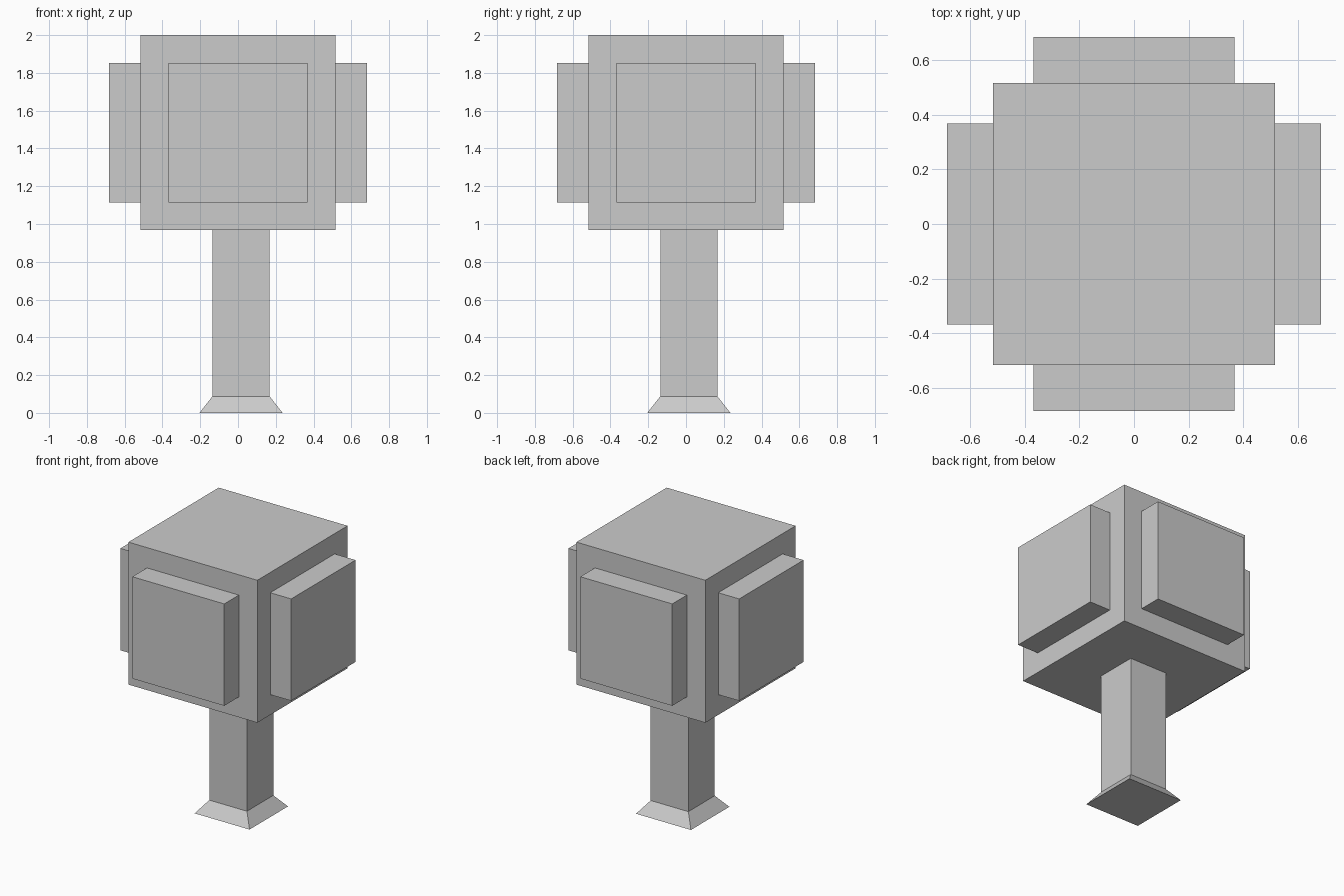
import bpy, bmesh, math
from mathutils import Matrix, Vector

if "Cube" in bpy.data.objects:
    bpy.data.objects.remove(bpy.data.objects["Cube"])

CROWN_Z = 1.484


def add_object(name, bm):
    bmesh.ops.recalc_face_normals(bm, faces=bm.faces)
    mesh = bpy.data.meshes.new(name)
    bm.to_mesh(mesh)
    bm.free()
    obj = bpy.data.objects.new(name, mesh)
    bpy.context.collection.objects.link(obj)
    return obj


def box(name, center, size, turn=0.0):
    bm = bmesh.new()
    matrix = (Matrix.Rotation(turn, 4, 'Z') @ Matrix.Translation(center)
              @ Matrix.Diagonal((*size, 1)))
    bmesh.ops.create_cube(bm, size=1, matrix=matrix)
    return add_object(name, bm)


# Foliage block
box("crown", (0, 0, CROWN_Z), (1.033, 1.033, 1.032))

# Raised foliage panel on each of the four sides
for i, side in enumerate(("front", "right", "back", "left")):
    box(f"{side}_leaf_panel", (0, -0.6, CROWN_Z), (0.737, 0.168, 0.738),
        i * math.pi / 2)

# Square trunk with flared foot, slightly off centre
bm = bmesh.new()
profile = [(0.22, 0.0), (0.151, 0.088), (0.151, 0.968)]
rings = [[bm.verts.new(Vector((0.016 + sx * h, 0.015 + sy * h, z)))
          for sx, sy in ((-1, -1), (1, -1), (1, 1), (-1, 1))]
         for h, z in profile]
for low, high in zip(rings, rings[1:]):
    for k in range(4):
        n = (k + 1) % 4
        bm.faces.new((low[k], low[n], high[n], high[k]))
bm.faces.new(rings[0])
bm.faces.new(rings[-1])
add_object("trunk", bm)
